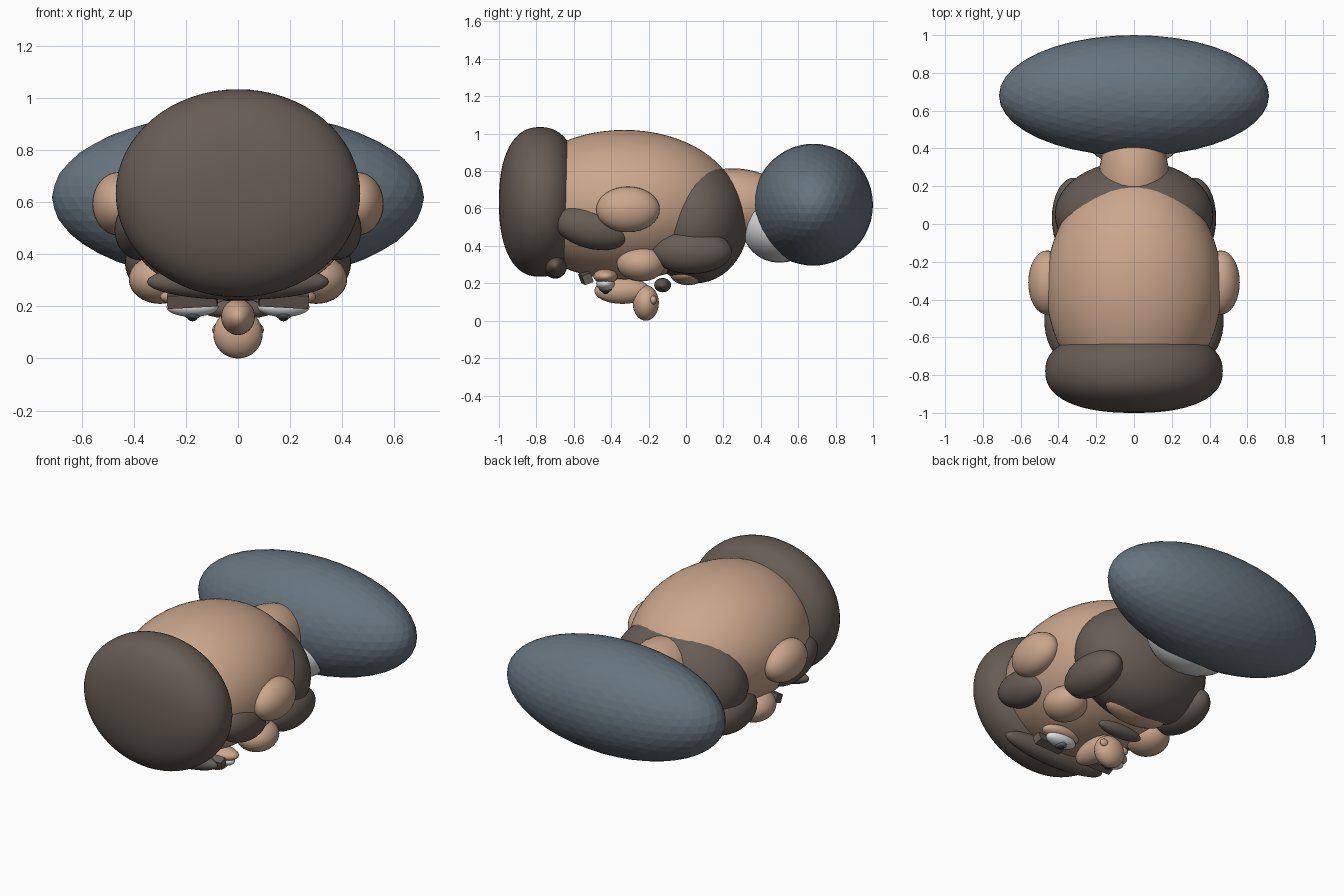
import bpy, bmesh, math
from mathutils import Matrix, Vector

if "Cube" in bpy.data.objects:
    bpy.data.objects.remove(bpy.data.objects["Cube"])


def material(name, rgb):
    m = bpy.data.materials.new(name)
    m.diffuse_color = (*rgb, 1)
    m.use_nodes = True
    m.node_tree.nodes["Principled BSDF"].inputs["Base Color"].default_value = m.diffuse_color
    return m


SKIN = material("skin", (0.60, 0.385, 0.265))
HAIR = material("brown_hair", (0.135, 0.108, 0.09))
SLATE = material("slate_cloth", (0.135, 0.175, 0.21))
WHITE = material("white", (0.75, 0.75, 0.75))
DARK = material("dark_pupil", (0.03, 0.03, 0.03))


def finish(name, bm, mat, smooth=True):
    bmesh.ops.recalc_face_normals(bm, faces=bm.faces)
    mesh = bpy.data.meshes.new(name)
    bm.to_mesh(mesh)
    bm.free()
    mesh.materials.append(mat)
    for p in mesh.polygons:
        p.use_smooth = smooth
    ob = bpy.data.objects.new(name, mesh)
    bpy.context.collection.objects.link(ob)
    return ob


def transform(center, rot):
    rx, ry, rz = (math.radians(a) for a in rot)
    return (Matrix.Translation(center) @ Matrix.Rotation(rz, 4, 'Z')
            @ Matrix.Rotation(ry, 4, 'Y') @ Matrix.Rotation(rx, 4, 'X'))


def ellipsoid(name, center, radii, mat, rot=(0, 0, 0), seg=32, power=2.0):
    """Ellipsoid with poles along y; power above 2 makes the rim boxier."""
    bm = bmesh.new()
    bmesh.ops.create_uvsphere(bm, u_segments=seg, v_segments=seg // 2, radius=1)
    bm.transform(Matrix.Rotation(math.pi / 2, 4, 'X'))
    for v in bm.verts:
        ring = math.hypot(v.co.x, v.co.z)
        v.co /= (ring ** power + abs(v.co.y) ** power) ** (1 / power)
    bm.transform(transform(center, rot) @ Matrix.Diagonal((*radii, 1)))
    return finish(name, bm, mat)


def pair(name, center, radii, mat, rot=(0, 0, 0), seg=32):
    for side, s in (("left", -1), ("right", 1)):
        ellipsoid(f"{side}_{name}", (s * center[0], *center[1:]), radii, mat,
                  (rot[0], s * rot[1], s * rot[2]), seg)


# Head, neck and collar
ellipsoid("head", (0, -0.33, 0.62), (0.465, 0.60, 0.40), SKIN, seg=64)
ellipsoid("neck", (0, 0.25, 0.62), (0.185, 0.30, 0.195), SKIN)
ellipsoid("collar", (0, 0.50, 0.50), (0.28, 0.20, 0.19), WHITE)

# Wide faceted torso
bm = bmesh.new()
bmesh.ops.create_icosphere(bm, subdivisions=4, radius=1)
bm.transform(transform((0, 0.68, 0.62), (0, 0, 0)) @ Matrix.Diagonal((0.715, 0.32, 0.326, 1)))
finish("torso", bm, SLATE, smooth=False)

# Hair: crown, fringe and sideburns
ellipsoid("hair_crown", (0, -0.78, 0.635), (0.47, 0.22, 0.40), HAIR, seg=64, power=2.35)
ellipsoid("hair_fringe", (0, -0.70, 0.295), (0.35, 0.065, 0.07), HAIR)
pair("sideburn", (0.375, -0.505, 0.495), (0.10, 0.205, 0.11), HAIR, rot=(-14, 0, 0))

# Beard with a tuft on each jaw
ellipsoid("beard", (0, 0.05, 0.53), (0.42, 0.285, 0.33), HAIR, seg=48)
pair("beard_tuft", (0.32, 0.03, 0.37), (0.115, 0.215, 0.12), HAIR)

# Ears and cheeks
pair("ear", (0.46, -0.31, 0.595), (0.10, 0.17, 0.122), SKIN)
pair("cheek", (0.30, -0.24, 0.305), (0.12, 0.13, 0.095), SKIN)

# Nose
ellipsoid("nose_bridge", (0, -0.34, 0.16), (0.065, 0.15, 0.07), SKIN)
ellipsoid("nose_tip", (0, -0.215, 0.095), (0.095, 0.07, 0.095), SKIN)
pair("nostril", (0.07, -0.175, 0.11), (0.03, 0.018, 0.024), SKIN, seg=16)

# Moustache and lower lip
ellipsoid("moustache", (0, -0.125, 0.19), (0.15, 0.045, 0.038), HAIR)
ellipsoid("lower_lip", (0, 0.01, 0.25), (0.20, 0.095, 0.06), SKIN)

# Eyes
pair("eyelid", (0.175, -0.43, 0.237), (0.125, 0.065, 0.04), SKIN)
pair("eyeball", (0.175, -0.43, 0.198), (0.10, 0.05, 0.038), WHITE)
pair("iris", (0.175, -0.43, 0.172), (0.035, 0.035, 0.022), SLATE, seg=20)
pair("pupil", (0.175, -0.43, 0.155), (0.018, 0.018, 0.012), DARK, seg=16)

# Brow bars
for side, s in (("left", -1), ("right", 1)):
    bm = bmesh.new()
    bmesh.ops.create_cube(bm, size=1)
    bm.transform(transform((s * 0.175, -0.535, 0.228), (20, s * 3, s * 6))
                 @ Matrix.Diagonal((0.19, 0.05, 0.052, 1)))
    finish(f"{side}_eyebrow", bm, HAIR, smooth=False)
